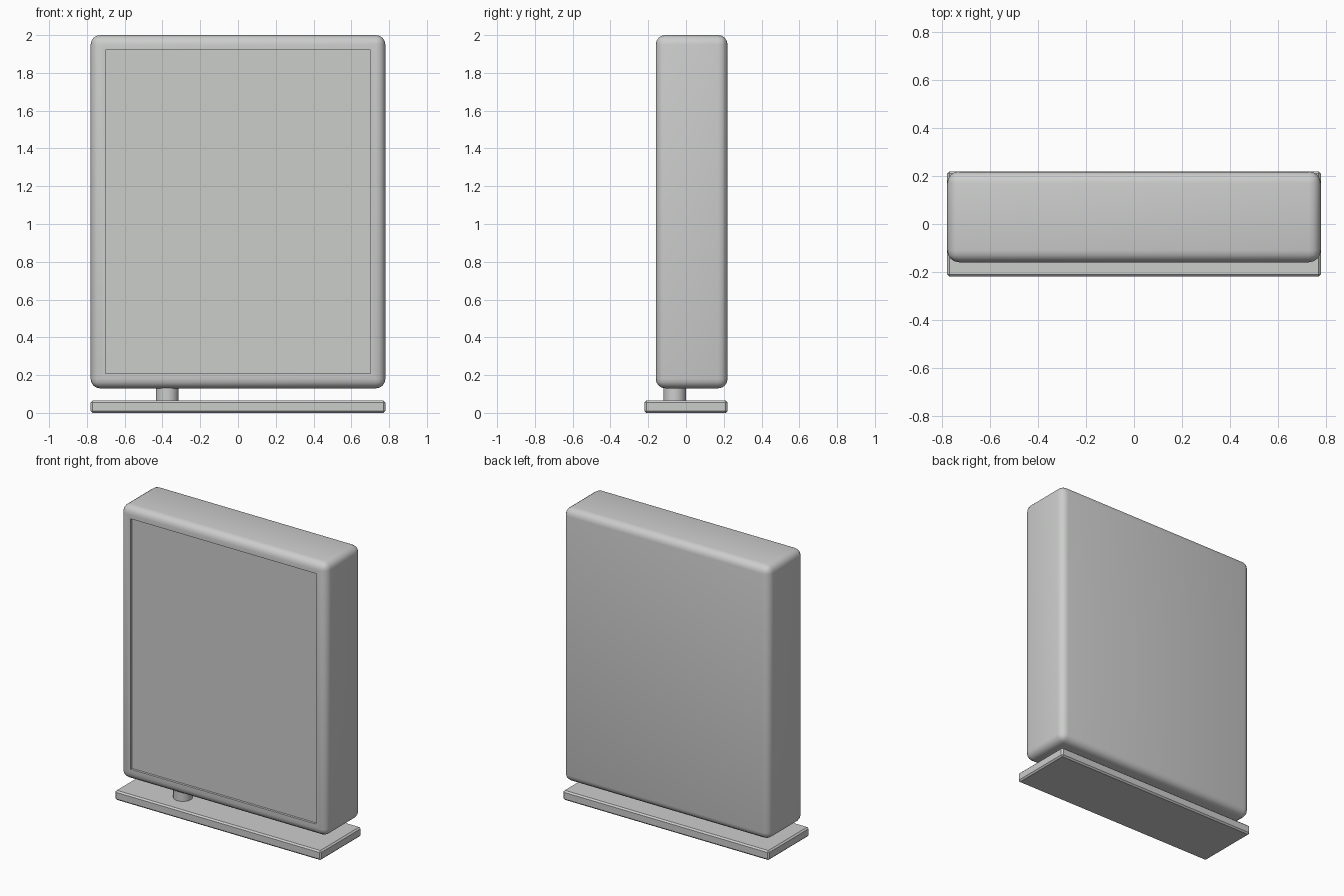
import bpy
import bmesh
from math import radians
from mathutils import Vector

cube = bpy.data.objects.get("Cube")
if cube:
    bpy.data.objects.remove(cube, do_unlink=True)

grey = bpy.data.materials.new("light grey")
grey.use_nodes = True
grey.diffuse_color = (0.6, 0.61, 0.6, 1)
grey.node_tree.nodes["Principled BSDF"].inputs["Base Color"].default_value = grey.diffuse_color


def add_box(name, low, high, bevel, segments):
    """Box between two corners with rounded edges."""
    low, high = Vector(low), Vector(high)
    bm = bmesh.new()
    bmesh.ops.create_cube(bm, size=1)
    for v in bm.verts:
        v.co = (low + high) / 2 + v.co * (high - low)
    bmesh.ops.bevel(bm, geom=bm.edges[:], offset=bevel, segments=segments,
                    profile=0.5, affect='EDGES')
    mesh = bpy.data.meshes.new(name)
    bm.to_mesh(mesh)
    bm.free()
    obj = bpy.data.objects.new(name, mesh)
    mesh.materials.append(grey)
    bpy.context.collection.objects.link(obj)
    return obj


def smooth(obj, angle):
    bpy.ops.object.select_all(action='DESELECT')
    obj.select_set(True)
    bpy.context.view_layer.objects.active = obj
    bpy.ops.object.shade_smooth_by_angle(angle=radians(angle))


# Rounded panel housing with a shallow recessed screen on the front
housing = add_box("panel_housing", (-0.78, -0.16, 0.13), (0.78, 0.22, 2.0), 0.05, 4)
bm = bmesh.new()
bm.from_mesh(housing.data)
bm.faces.ensure_lookup_table()
front = min(bm.faces, key=lambda f: f.calc_center_median().y)
bmesh.ops.inset_region(bm, faces=[front], thickness=0.04)
rim = front.edges[:]
bmesh.ops.inset_region(bm, faces=[front], thickness=0.0005, depth=-0.015)
bm.to_mesh(housing.data)
bm.free()
smooth(housing, 40)

# Flat foot plate
foot = add_box("foot_plate", (-0.78, -0.22, 0), (0.78, 0.22, 0.065), 0.01, 1)

# Short round post joining foot and housing
bpy.ops.mesh.primitive_cylinder_add(vertices=32, radius=0.06, depth=0.12,
                                    location=(-0.375, -0.06, 0.1))
post = bpy.context.object
post.name = "support_post"
post.data.materials.append(grey)
smooth(post, 40)
